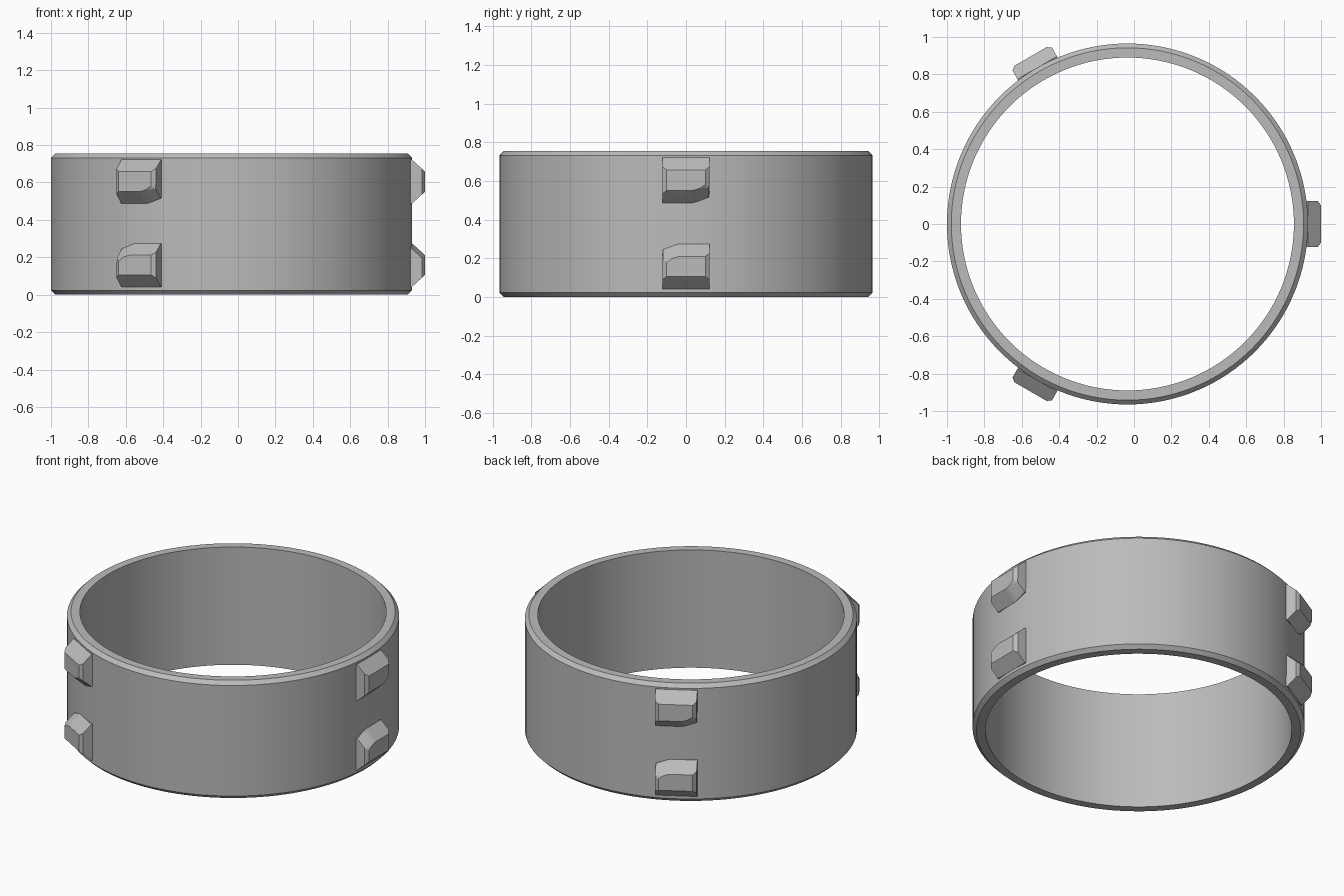
import bpy, bmesh, math
from mathutils import Matrix, Vector

cube = bpy.data.objects.get("Cube")
if cube:
    bpy.data.objects.remove(cube, do_unlink=True)

CENTRE = Vector((-0.035, 0, 0))
HEIGHT, R_OUT, R_IN, BEVEL = 0.755, 0.965, 0.89, 0.023
SEGMENTS = 128

grey = bpy.data.materials.new("plain_grey")
grey.use_nodes = True
COLOUR = (0.5, 0.5, 0.5, 1)
grey.diffuse_color = COLOUR
grey.node_tree.nodes["Principled BSDF"].inputs["Base Color"].default_value = COLOUR


def finish(bm, name, smooth=False):
    bmesh.ops.recalc_face_normals(bm, faces=bm.faces)
    mesh = bpy.data.meshes.new(name)
    bm.to_mesh(mesh)
    bm.free()
    mesh.materials.append(grey)
    obj = bpy.data.objects.new(name, mesh)
    bpy.context.collection.objects.link(obj)
    if smooth:
        bpy.ops.object.select_all(action="DESELECT")
        obj.select_set(True)
        bpy.context.view_layer.objects.active = obj
        bpy.ops.object.shade_smooth_by_angle(angle=math.radians(25))
    return obj


# Ring: one wall section spun around the axis, outer rims chamfered
def make_ring():
    section = [(R_IN, 0), (R_OUT - BEVEL, 0), (R_OUT, BEVEL),
               (R_OUT, HEIGHT - BEVEL), (R_OUT - BEVEL, HEIGHT), (R_IN, HEIGHT)]
    bm = bmesh.new()
    verts = [bm.verts.new((r, 0, z)) for r, z in section]
    edges = [bm.edges.new((verts[i - 1], verts[i])) for i in range(len(verts))]
    bmesh.ops.spin(bm, geom=verts + edges, cent=(0, 0, 0), axis=(0, 0, 1),
                   angle=math.tau, steps=SEGMENTS, use_merge=True)
    bmesh.ops.remove_doubles(bm, verts=bm.verts, dist=1e-5)
    bmesh.ops.translate(bm, verts=bm.verts, vec=CENTRE)
    finish(bm, "ring", True)


# Lug: tapered block with sloping top and bottom and one curved lead-in corner
LEAD_IN = [(0.03, 0), (0.05, 0.004), (0.07, 0.011), (0.12, 0.03)]
LEVELS = [(0.935, 0.12, 0), (0.965, 0.122, 0), (1.018, 0.122, 0.048), (1.035, 0.1, 0.064)]


def make_lug(name, low, high, lead_side, angle):
    bm = bmesh.new()
    for radius, half, inset in LEVELS:
        # plain edge, then the edge holding the lead-in
        plain, lead = (high, low) if lead_side < 0 else (low, high)
        outline = [(side * half, plain + lead_side * inset) for side in (-1, 1)]
        outline.append((lead_side * half, lead - lead_side * inset))
        for across, rise in LEAD_IN:
            outline.append((-lead_side * min(across, half),
                            lead - lead_side * (inset + rise)))
        for y, z in outline:
            bm.verts.new((radius, y, z))
    hull = bmesh.ops.convex_hull(bm, input=bm.verts)
    bmesh.ops.delete(bm, geom=list({g for g in hull["geom_interior"]
                                   if isinstance(g, bmesh.types.BMVert)}), context="VERTS")
    bmesh.ops.dissolve_limit(bm, angle_limit=math.radians(1),
                             verts=bm.verts, edges=bm.edges)
    bm.transform(Matrix.Translation(CENTRE) @ Matrix.Rotation(angle, 4, "Z"))
    finish(bm, name)


make_ring()
for place, degrees in (("left", 0), ("back_right", 120), ("front_right", 240)):
    make_lug("upper_lug_" + place, 0.487, 0.722, -1, math.radians(degrees))
    make_lug("lower_lug_" + place, 0.042, 0.275, 1, math.radians(degrees))
